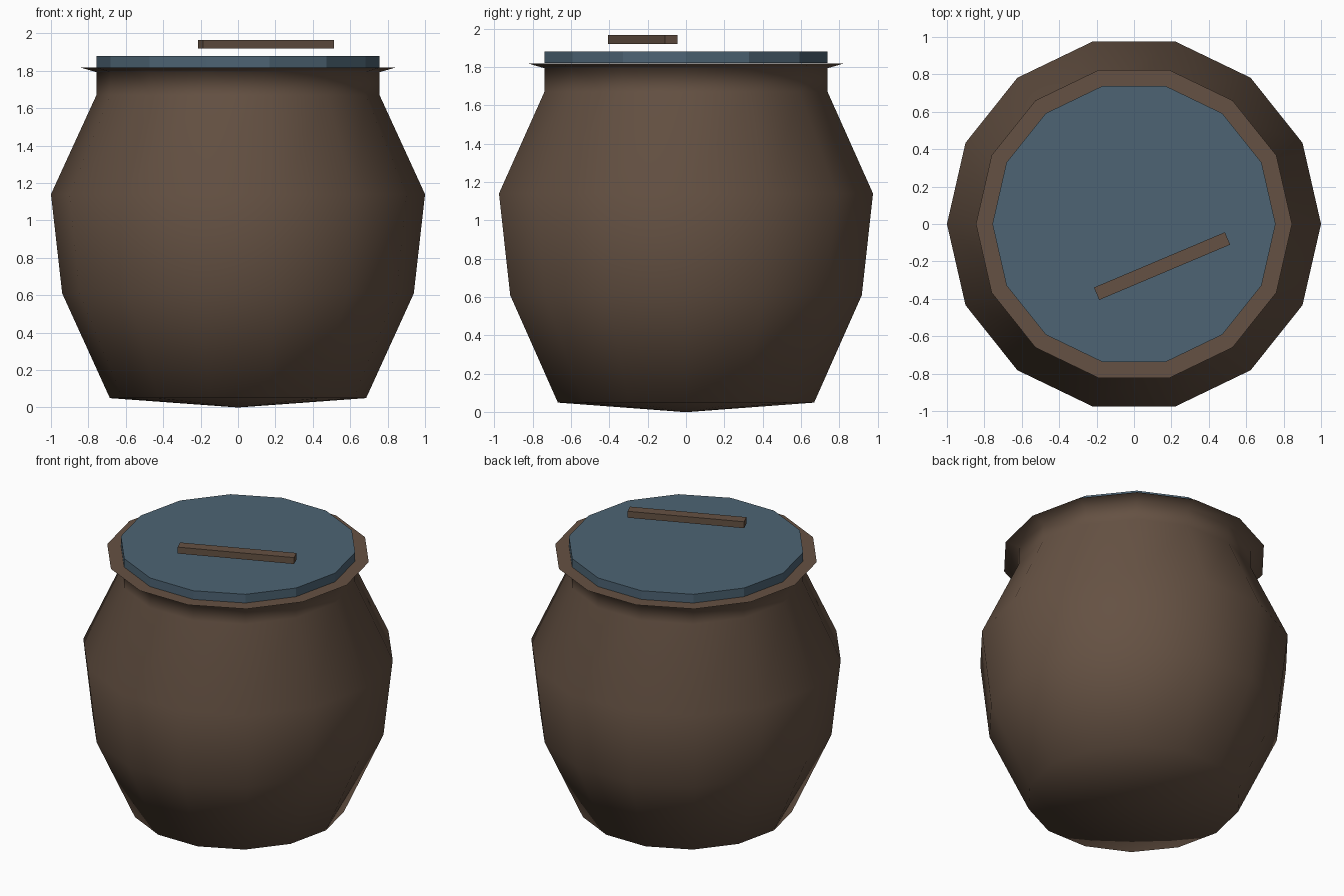
import bpy, bmesh, math
from mathutils import Matrix

if "Cube" in bpy.data.objects:
    bpy.data.objects.remove(bpy.data.objects["Cube"], do_unlink=True)

SIDES = 14


def make_material(name, colour):
    mat = bpy.data.materials.new(name)
    mat.use_nodes = True
    mat.diffuse_color = (*colour, 1)
    bsdf = mat.node_tree.nodes["Principled BSDF"]
    bsdf.inputs["Base Color"].default_value = (*colour, 1)
    bsdf.inputs["Roughness"].default_value = 0.9
    return mat


def add_object(name, bm, mat):
    bmesh.ops.recalc_face_normals(bm, faces=bm.faces)
    mesh = bpy.data.meshes.new(name)
    bm.to_mesh(mesh)
    bm.free()
    mesh.materials.append(mat)
    obj = bpy.data.objects.new(name, mesh)
    bpy.context.collection.objects.link(obj)
    return obj


def lathe(name, profile, mat):
    """Spin (radius, height) points around z; radius 0 gives a pole."""
    bm = bmesh.new()
    rings = []
    for r, z in profile:
        count = SIDES if r > 0 else 1
        rings.append([bm.verts.new((r * math.cos(math.tau * i / SIDES),
                                    r * math.sin(math.tau * i / SIDES), z))
                      for i in range(count)])
    for low, high in zip(rings, rings[1:]):
        for i in range(SIDES):
            j = (i + 1) % SIDES
            if len(low) == 1:
                bm.faces.new((low[0], high[j], high[i]))
            else:
                bm.faces.new((low[i], low[j], high[j], high[i]))
    # Close any open ends with flat polygons
    for ring in (rings[0], rings[-1]):
        if len(ring) > 1:
            bm.faces.new(ring)
    return add_object(name, bm, mat)


brown = make_material("earthy brown", (0.130, 0.083, 0.056))
blue = make_material("slate blue", (0.074, 0.127, 0.174))

# Bulging pot with a straight neck and a thin flared rim
pot = lathe("pot_body", [(0, 0), (0.685, 0.05), (0.94, 0.61), (1.0, 1.14),
                         (0.757, 1.67), (0.757, 1.793), (0.845, 1.818)], brown)
bpy.ops.object.select_all(action="DESELECT")
pot.select_set(True)
bpy.context.view_layer.objects.active = pot
bpy.ops.object.shade_smooth_by_angle(angle=math.radians(75))

# Flat lid resting on the rim
lathe("lid", [(0.757, 1.819), (0.757, 1.88)], blue)

# Slim bar handle hovering over the lid
bm = bmesh.new()
bmesh.ops.create_cube(bm, size=1)
bm.transform(Matrix.Translation((0.15, -0.225, 1.943))
             @ Matrix.Rotation(math.radians(22.9), 4, "Z")
             @ Matrix.Diagonal((0.76, 0.072, 0.045, 1)))
add_object("lid_handle", bm, brown)
